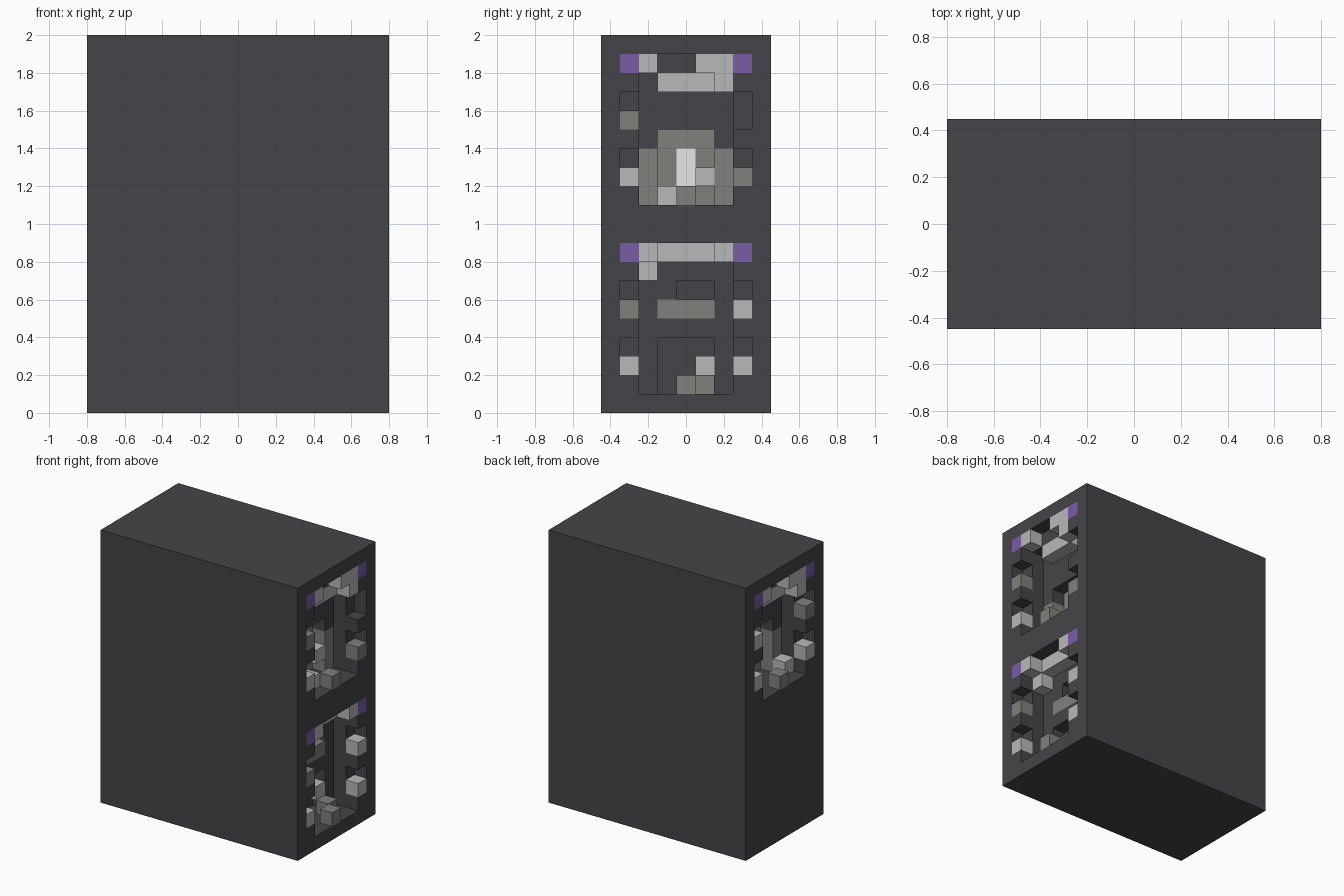
import bpy
import bmesh
from mathutils import Vector

cube = bpy.data.objects.get("Cube")
if cube:
    bpy.data.objects.remove(cube)

UNIT = 0.1
NX, NY, NZ = 16, 9, 20
COLOURS = {
    "dark_stone": (0.06, 0.06, 0.067),
    "pale_stone": (0.485, 0.485, 0.485),
    "grey_stone": (0.215, 0.22, 0.2),
    "purple": (0.195, 0.107, 0.39),
    "white": (1.0, 1.0, 1.0),
}
PARTS = {
    "dark_stone": "main_wall",
    "pale_stone": "pale_blocks",
    "grey_stone": "grey_blocks",
    "purple": "corner_lamps",
    "white": "window_glow",
}


def make_material(name, rgb):
    mat = bpy.data.materials.new(name)
    mat.use_nodes = True
    mat.diffuse_color = (*rgb, 1)
    mat.node_tree.nodes["Principled BSDF"].inputs["Base Color"].default_value = (*rgb, 1)
    return mat


# Solid wall made of unit blocks
blocks = {(x, y, z): "dark_stone"
          for x in range(NX) for y in range(NY) for z in range(NZ)}


class Window:
    """Niche in an end wall, addressed by depth, column and row from its top."""

    def __init__(self, side, top):
        self.side, self.top = side, top

    def cell(self, depth, col, row):
        x = NX - 1 - depth if self.side > 0 else depth
        return (x, col + 1, self.top - row)

    def cut(self, depth, cols, rows):
        for c in cols:
            for r in rows:
                blocks.pop(self.cell(depth, c, r), None)

    def fill(self, colour, depth, cols, rows):
        for c in cols:
            for r in rows:
                blocks[self.cell(depth, c, r)] = colour

    def stepped_niche(self):
        self.cut(0, range(1, 6), range(8))
        self.cut(0, (0, 6), (2, 3, 5, 6))
        self.cut(1, range(1, 6), range(1, 8))
        self.fill("purple", 0, (0, 6), (0,))


MIDDLE = (2, 3, 4)


def upper_window(side):
    w = Window(side, 18)
    w.stepped_niche()
    # Grey arched back with a glowing slit
    w.fill("grey_stone", 2, range(1, 6), (5, 6, 7))
    w.cut(2, MIDDLE, (4, 5, 6, 7))
    w.fill("grey_stone", 3, MIDDLE, (4, 5, 6, 7))
    w.fill("white", 3, (3,), (5, 6))
    # Lintel and loose blocks
    near, far = (1, 5) if side > 0 else (5, 1)
    w.fill("pale_stone", 1, MIDDLE, (1,))
    w.fill("pale_stone", 0, (near,), (0,))
    w.fill("pale_stone", 0, (far,), (0, 1))
    w.fill("pale_stone", 0, (4 if side > 0 else 2,), (0,))
    w.fill("grey_stone", 0, (3,), (7,))
    w.fill("grey_stone", 0, (0,), (3,))
    w.fill("pale_stone", 0, (0,), (6,))
    return w


right = upper_window(1)
right.fill("grey_stone", 0, (6,), (6,))
right.fill("pale_stone", 2, (4,), (6,))
right.fill("pale_stone", 1, (2,), (7,))

left = upper_window(-1)
left.fill("pale_stone", 0, (6,), (3, 6))
left.fill("pale_stone", 1, (1,), (7,))

# Lower window
low = Window(1, 8)
low.stepped_niche()
low.cut(2, (3, 4), (2,))
low.cut(2, MIDDLE, (5, 6, 7))
low.fill("grey_stone", 2, MIDDLE, (3,))
low.fill("pale_stone", 1, MIDDLE, (0,))
low.fill("pale_stone", 0, (1, 5), (0,))
low.fill("pale_stone", 1, (1,), (1,))
low.fill("grey_stone", 0, (0,), (3,))
low.fill("pale_stone", 0, (6,), (3,))
low.fill("pale_stone", 0, (0, 6), (6,))
low.fill("pale_stone", 2, (4,), (6,))
low.fill("grey_stone", 0, (3,), (7,))
low.fill("grey_stone", 1, (4,), (7,))

# One object per colour, keeping only the exposed block faces
AXES = [Vector(v) for v in ((1, 0, 0), (0, 1, 0), (0, 0, 1))]
ORIGIN = Vector((NX / 2, NY / 2, 0))
for colour, part in PARTS.items():
    bm = bmesh.new()
    for cell, cell_colour in blocks.items():
        if cell_colour != colour:
            continue
        centre = Vector(cell) + Vector((0.5, 0.5, 0.5)) - ORIGIN
        for i, axis in enumerate(AXES):
            for sign in (-1, 1):
                beside = list(cell)
                beside[i] += sign
                if tuple(beside) in blocks:
                    continue
                u, v = AXES[(i + 1) % 3] / 2, AXES[(i + 2) % 3] / 2 * sign
                mid = centre + axis * sign / 2
                corners = (mid - u - v, mid + u - v, mid + u + v, mid - u + v)
                bm.faces.new([bm.verts.new(p * UNIT) for p in corners])
    bmesh.ops.remove_doubles(bm, verts=bm.verts, dist=0.001)
    mesh = bpy.data.meshes.new(part)
    bm.to_mesh(mesh)
    bm.free()
    mesh.materials.append(make_material(colour, COLOURS[colour]))
    bpy.context.collection.objects.link(bpy.data.objects.new(part, mesh))
